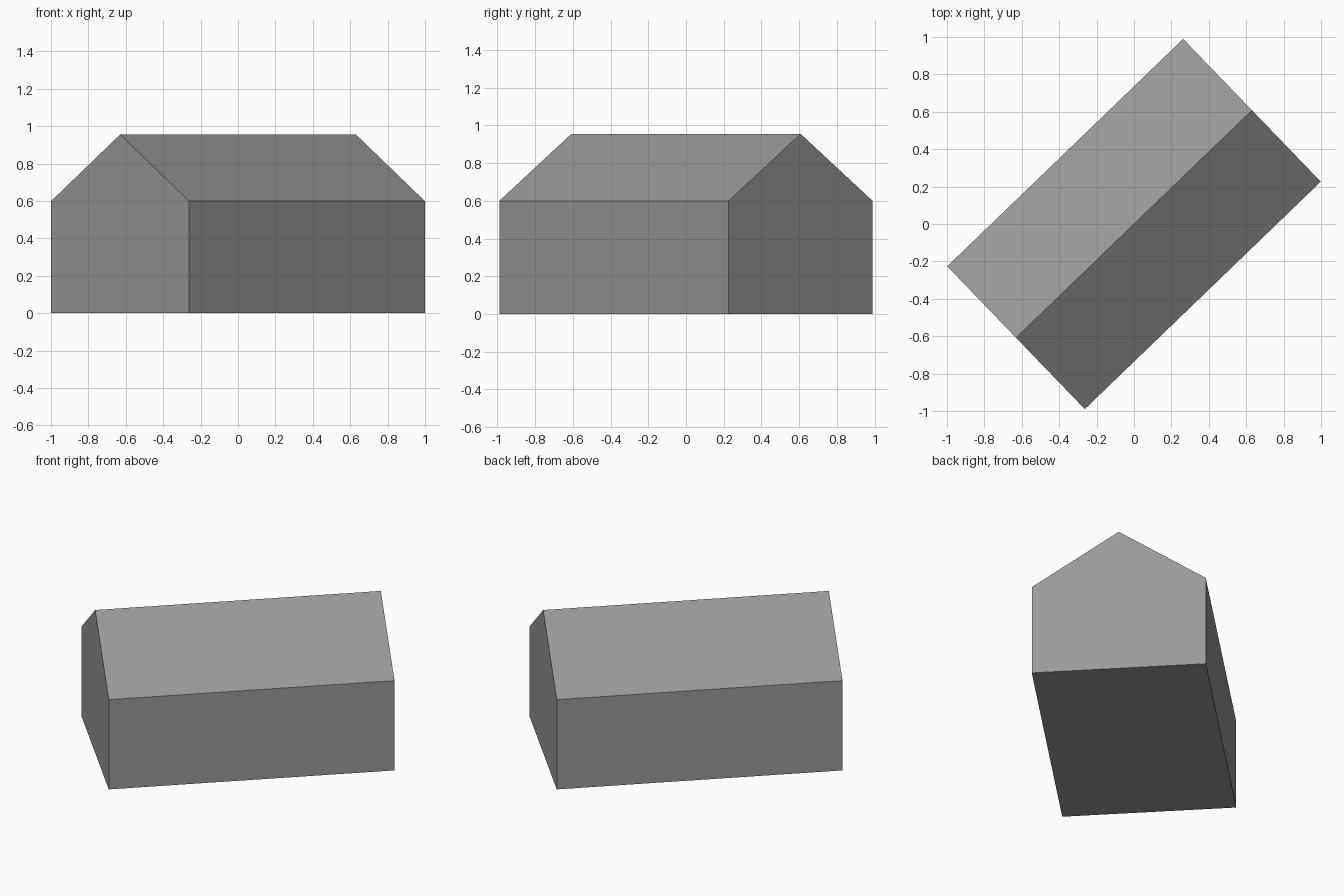
import bpy
import bmesh
from math import radians
from mathutils import Matrix, Vector

cube = bpy.data.objects.get("Cube")
if cube:
    bpy.data.objects.remove(cube, do_unlink=True)

HALF_LENGTH, HALF_WIDTH = 0.876, 0.53
EAVE, RIDGE = 0.6, 0.955
TURN = radians(43.95)

# Plain grey material
grey = bpy.data.materials.new("plain grey")
grey.use_nodes = True
colour = (0.32, 0.32, 0.32, 1)
grey.diffuse_color = colour
grey.node_tree.nodes["Principled BSDF"].inputs["Base Color"].default_value = colour

# Gable profile, extruded along the ridge
gable = [(-HALF_WIDTH, 0), (HALF_WIDTH, 0), (HALF_WIDTH, EAVE),
         (0, RIDGE), (-HALF_WIDTH, EAVE)]
bm = bmesh.new()
end = bm.faces.new([bm.verts.new((-HALF_LENGTH, y, z)) for y, z in gable])
extruded = bmesh.ops.extrude_face_region(bm, geom=[end], use_keep_orig=True)
far_verts = [g for g in extruded["geom"] if isinstance(g, bmesh.types.BMVert)]
bmesh.ops.translate(bm, verts=far_verts, vec=Vector((2 * HALF_LENGTH, 0, 0)))

# Turn the whole building on its plot
bmesh.ops.rotate(bm, verts=bm.verts, matrix=Matrix.Rotation(TURN, 3, "Z"))
bmesh.ops.recalc_face_normals(bm, faces=bm.faces)

mesh = bpy.data.meshes.new("gabled_building")
bm.to_mesh(mesh)
bm.free()
mesh.materials.append(grey)
building = bpy.data.objects.new("gabled_building", mesh)
bpy.context.collection.objects.link(building)
